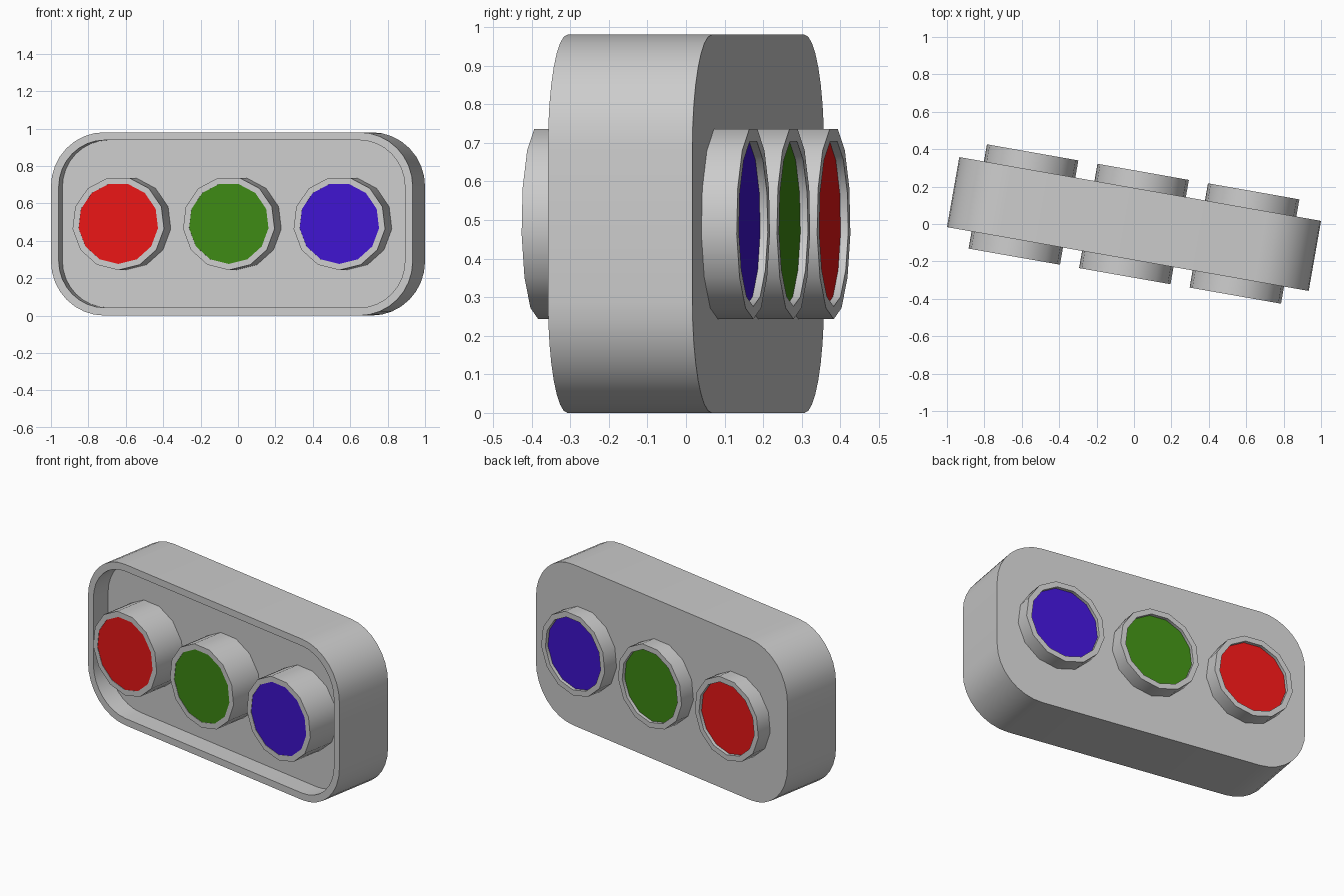
import bpy, bmesh
from math import sin, cos, pi, radians

if "Cube" in bpy.data.objects:
    bpy.data.objects.remove(bpy.data.objects["Cube"])

TURN = radians(-10)      # whole model is turned slightly about z
MID_Z = 0.49


def loft(name, loops, cap_ends, colour=None):
    """Skin a list of equal-length point loops into one object."""
    bm = bmesh.new()
    rings = [[bm.verts.new(p) for p in loop] for loop in loops]
    n = len(rings[0])
    for a, b in zip(rings, rings[1:]):
        for i in range(n):
            j = (i + 1) % n
            bm.faces.new((a[i], a[j], b[j], b[i]))
    if cap_ends:
        bm.faces.new(rings[0])
        bm.faces.new(rings[-1])
    bmesh.ops.recalc_face_normals(bm, faces=bm.faces)
    mesh = bpy.data.meshes.new(name)
    bm.to_mesh(mesh)
    bm.free()
    ob = bpy.data.objects.new(name, mesh)
    bpy.context.collection.objects.link(ob)
    ob.rotation_euler.z = TURN
    if colour:
        mat = bpy.data.materials.new(name)
        mat.diffuse_color = (*colour, 1)
        mat.use_nodes = True
        mat.node_tree.nodes["Principled BSDF"].inputs["Base Color"].default_value = mat.diffuse_color
        mesh.materials.append(mat)
    bpy.ops.object.select_all(action='DESELECT')
    ob.select_set(True)
    bpy.context.view_layer.objects.active = ob
    bpy.ops.object.shade_smooth_by_angle(angle=radians(30))
    return ob


def rounded_rect(half_x, half_z, radius, y, steps=8):
    pts = []
    for q, (sx, sz) in enumerate(((1, 1), (-1, 1), (-1, -1), (1, -1))):
        for k in range(steps + 1):
            a = pi / 2 * (q + k / steps)
            pts.append((sx * (half_x - radius) + radius * cos(a), y,
                        MID_Z + sz * (half_z - radius) + radius * sin(a)))
    return pts


def circle(x, r, y, sides=13):
    return [(x + r * sin(2 * pi * i / sides), y,
             MID_Z + 0.003 - r * cos(2 * pi * i / sides)) for i in range(sides)]


# housing: rounded block with a shallow tray in the front
loft("housing", [
    rounded_rect(0.982, 0.49, 0.29, 0.19),
    rounded_rect(0.982, 0.49, 0.29, -0.19),
    rounded_rect(0.94, 0.448, 0.25, -0.19),
    rounded_rect(0.94, 0.448, 0.25, -0.075),
], True)

# three lamps passing through the housing, each a tube with a coloured lens
lamps = (("red", -0.6, (0.82, 0.008, 0.008)),
         ("green", 0.0, (0.048, 0.25, 0.007)),
         ("blue", 0.6, (0.05, 0.007, 0.62)))
for label, x, colour in lamps:
    outer, inner, end = 0.25, 0.217, 0.283
    front, back = -0.281, 0.263
    loft(label + "_lamp_tube", [
        circle(x, inner, front), circle(x, inner, -end),
        circle(x, outer, -end), circle(x, outer, end),
        circle(x, inner, end), circle(x, inner, back),
    ], False)
    loft(label + "_lens", [circle(x, inner, front), circle(x, inner, back)],
         True, colour)
